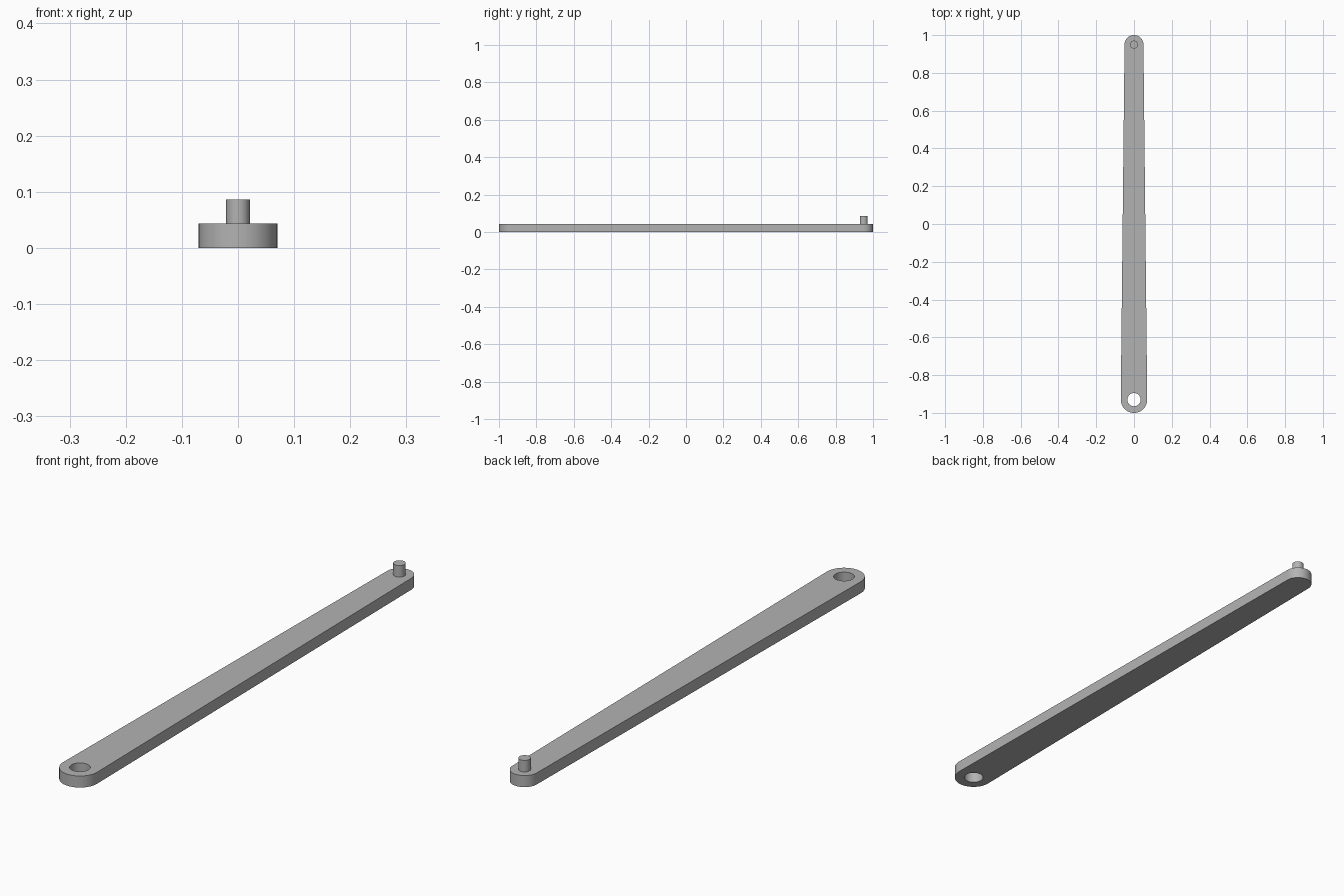
import bpy, bmesh, math

cube = bpy.data.objects.get("Cube")
if cube:
    bpy.data.objects.remove(cube, do_unlink=True)

THICK = 0.043
FRONT_Y, FRONT_R = -0.93, 0.07
BACK_Y, BACK_R = 0.95, 0.05
HOLE_R, PIN_R, PIN_TOP = 0.035, 0.021, 0.086

grey = bpy.data.materials.new("plain grey")
grey.use_nodes = True
colour = (0.45, 0.45, 0.45, 1)
grey.diffuse_color = colour
grey.node_tree.nodes["Principled BSDF"].inputs["Base Color"].default_value = colour


def arc(y, r, start, end, steps):
    """Points on an arc about (0, y)."""
    angles = [start + (end - start) * i / steps for i in range(steps + 1)]
    return [(r * math.cos(a), y + r * math.sin(a)) for a in angles]


def extruded(name, loops, z0, z1):
    """Solid from an outline and optional hole loops."""
    bm = bmesh.new()
    edges = []
    for loop in loops:
        vs = [bm.verts.new((x, y, z0)) for x, y in loop]
        edges += [bm.edges.new((v, vs[i - 1])) for i, v in enumerate(vs)]
    bmesh.ops.triangle_fill(bm, edges=edges, use_beauty=True)
    bmesh.ops.dissolve_limit(bm, angle_limit=0.01, verts=[], edges=bm.edges[:])
    top = bmesh.ops.extrude_face_region(bm, geom=bm.faces[:], use_keep_orig=True)
    verts = [g for g in top["geom"] if isinstance(g, bmesh.types.BMVert)]
    bmesh.ops.translate(bm, verts=verts, vec=(0, 0, z1 - z0))
    bmesh.ops.recalc_face_normals(bm, faces=bm.faces[:])
    mesh = bpy.data.meshes.new(name)
    bm.to_mesh(mesh)
    bm.free()
    mesh.materials.append(grey)
    obj = bpy.data.objects.new(name, mesh)
    bpy.context.collection.objects.link(obj)
    bpy.ops.object.select_all(action="DESELECT")
    obj.select_set(True)
    bpy.context.view_layer.objects.active = obj
    bpy.ops.object.shade_smooth_by_angle(angle=math.radians(30))
    return obj


# Tapered arm: two round ends joined by tangent sides, with a through hole
tilt = math.asin((FRONT_R - BACK_R) / (BACK_Y - FRONT_Y))
outline = (arc(BACK_Y, BACK_R, tilt, math.pi - tilt, 32)
           + arc(FRONT_Y, FRONT_R, math.pi - tilt, 2 * math.pi + tilt, 32))
hole = arc(FRONT_Y, HOLE_R, 0, 2 * math.pi, 40)[:-1]
extruded("arm", [outline, hole], 0, THICK)

# Pin standing on the narrow end
pin = arc(BACK_Y, PIN_R, 0, 2 * math.pi, 32)[:-1]
extruded("pin", [pin], THICK - 0.005, PIN_TOP)
